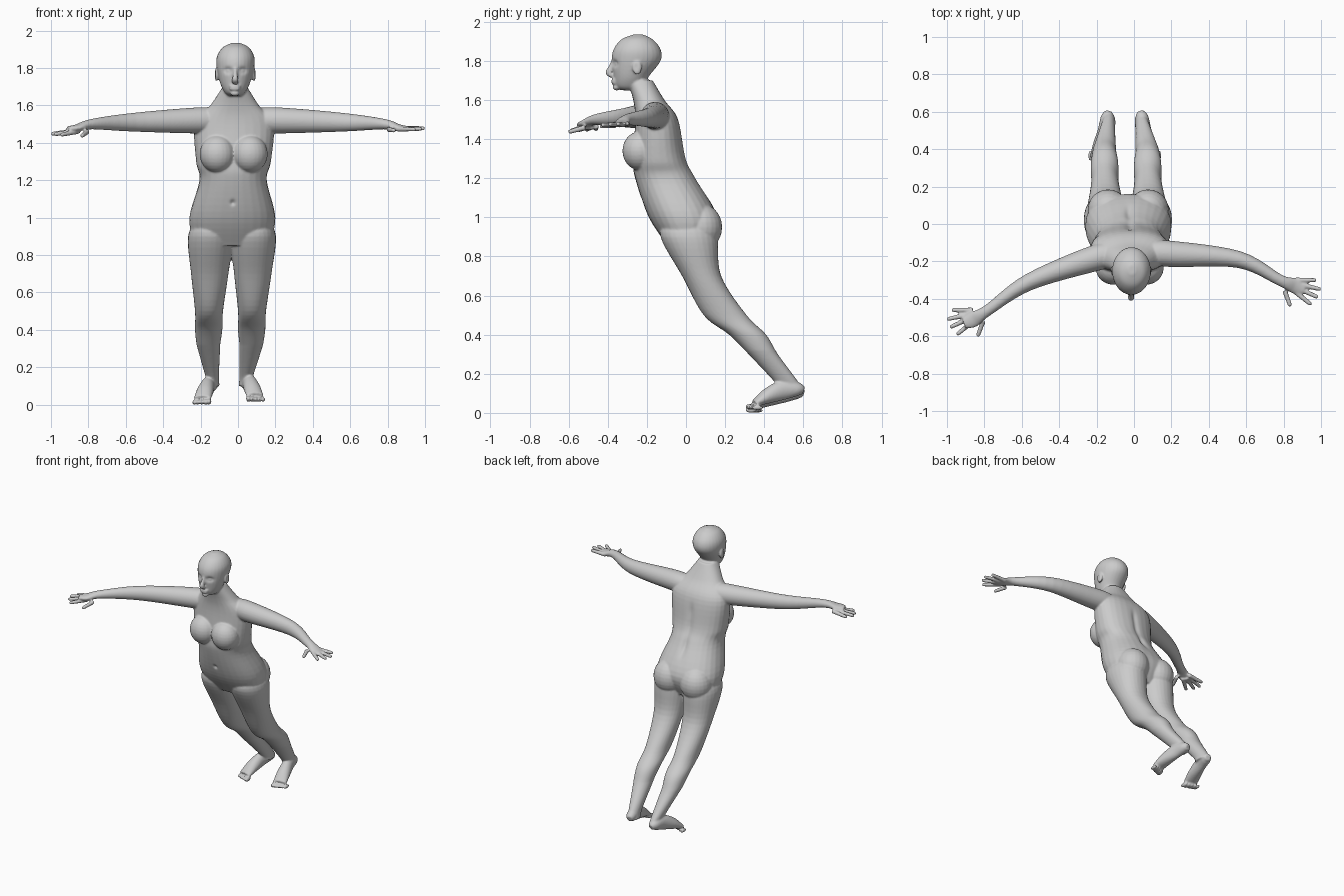
import bpy, bmesh, math
from mathutils import Vector, Matrix

cube = bpy.data.objects.get("Cube")
if cube:
    bpy.data.objects.remove(cube, do_unlink=True)

bm = bmesh.new()
UP = Vector((0, 0, 1))
SIDES = (-1, 1)


def middle(z):
    """The body sways slightly sideways: x of its centre line at a height."""
    return .02 * z - .05


def smooth_rows(rows, steps=6):
    """Catmull-Rom interpolation between rows of numbers."""
    result = []
    for i in range(len(rows) - 1):
        before, start = rows[max(i - 1, 0)], rows[i]
        end, after = rows[i + 1], rows[min(i + 2, len(rows) - 1)]
        for step in range(steps):
            t = step / steps
            result.append([
                b + t / 2 * (c - a + t * (2 * a - 5 * b + 4 * c - d + t * (3 * (b - c) + d - a)))
                for a, b, c, d in zip(before, start, end, after)])
    return result + [rows[-1]]


def ring(centre, across, along, power=2, count=28):
    """A superellipse of points; a higher power gives a boxier section."""
    points = []
    for i in range(count):
        angle = math.tau * i / count
        c, s = math.cos(angle), math.sin(angle)
        points.append(centre + across * math.copysign(abs(c) ** (2 / power), c)
                      + along * math.copysign(abs(s) ** (2 / power), s))
    return points


def loft(rings):
    """Skin a list of rings and cap both ends."""
    loops = [[bm.verts.new(point) for point in points] for points in rings]
    for lower, upper in zip(loops, loops[1:]):
        for i in range(len(lower)):
            bm.faces.new((lower[i - 1], lower[i], upper[i], upper[i - 1]))
    bm.faces.new(loops[0])
    bm.faces.new(loops[-1])


def slices(rows, offset=lambda z: 0, power=2):
    """Loft of level sections: height, half width, front y, back y."""
    rings = []
    for z, half, front, back in smooth_rows(rows):
        centre = Vector((middle(z) + offset(z), (front + back) / 2, z))
        rings.append(ring(centre, Vector((half, 0, 0)), Vector((0, (back - front) / 2, 0)), power))
    loft(rings)


def tube(points, sizes):
    """Loft along a path, with a half width and half thickness at each point."""
    rows = smooth_rows([(*point, *size) for point, size in zip(points, sizes)])
    path = [Vector(row[:3]) for row in rows]
    rings = []
    for i, (*_, wide, thick) in enumerate(rows):
        tangent = path[min(i + 1, len(path) - 1)] - path[max(i - 1, 0)]
        side = tangent.cross(UP).normalized()
        rings.append(ring(path[i], side * wide, side.cross(tangent).normalized() * thick))
    loft(rings)


def ball(offset, y, z, radii):
    """Ellipsoid placed sideways from the centre line."""
    place = Matrix.Translation((middle(z) + offset, y, z))
    bmesh.ops.create_uvsphere(bm, u_segments=24, v_segments=14, radius=1,
                              matrix=place @ Matrix.Diagonal((*radii, 1)))


# Torso and neck
slices([(1.7, .065, -.3, -.17), (1.6, .13, -.27, -.11), (1.5, .21, -.26, -.04),
        (1.3, .2, -.27, 0), (1.2, .18, -.26, .05), (1, .23, -.19, .16),
        (.85, .2, -.09, .11)], power=2.3)

# Head
slices([(1.65, .03, -.33, -.24), (1.67, .055, -.36, -.21), (1.72, .08, -.37, -.19),
        (1.8, .1, -.38, -.13), (1.86, .1, -.37, -.13), (1.91, .07, -.33, -.17),
        (1.935, .02, -.27, -.22)])

# Nose, lips and chin
nose = [(middle(z), y, z) for y, z in ((-.37, 1.8), (-.385, 1.765), (-.395, 1.74), (-.38, 1.72))]
tube(nose, [(.01, .012), (.011, .014), (.017, .016), (.018, .008)])
for lip in (1.702, 1.688):
    ball(0, -.365, lip, (.03, .017, .009))
ball(0, -.355, 1.665, (.025, .02, .016))


def leg_offset(z):
    """Legs hang straight from the hip and draw together at the ankle."""
    return min(.115, .07 + .14 * z)


# Shared limb shapes: leg sections, foot (y, width, thickness), arm (x, z, width, thickness)
leg = [(1, .07, -.1, .12), (.9, .12, -.13, .16), (.7, .1, -.02, .18), (.5, .075, .09, .31),
       (.4, .073, .22, .41), (.3, .06, .32, .47), (.15, .036, .46, .58), (.1, .034, .49, .6)]
foot = [(.6, .02, .02), (.57, .035, .036), (.5, .036, .05), (.42, .045, .04), (.35, .047, .018)]
arm = [(.07, 1.52, .06, .06), (.2, 1.52, .07, .07), (.56, 1.51, .045, .05),
       (.78, 1.5, .03, .028), (.86, 1.48, .042, .019), (.91, 1.475, .03, .014)]
# Each arm sweeps forward by its own amount
sweep = {-1: (-.16, -.18, -.31, -.46, -.51, -.53), 1: (-.15, -.16, -.19, -.3, -.33, -.35)}
fingertip_height = {-1: 1.45, 1: 1.48}
# Fingers fan out from the wrist, little finger to thumb: degrees and reach
fan = [(0, .19), (13, .22), (25, .22), (39, .21), (70, .15)]

for side in SIDES:
    # Chest, seat and ear
    ball(side * .087, -.235, 1.34, (.095, .09, .1))
    ball(side * .107, .075, .95, (.11, .11, .12))
    ball(side * .1, -.25, 1.765, (.011, .024, .036))

    # Leg
    slices(leg, lambda z: side * leg_offset(z), 2.1)

    # Foot turned out, on a sole that climbs to the heel; one foot is raised a little
    lift = .015 if side > 0 else 0
    sole = [(middle(0) + side * (.09 + .22 * (.58 - y)), y, lift + .01 + (y - .33) / 4 + thick)
            for y, _, thick in foot]
    tube(sole, [size for _, *size in foot])
    for toe in range(5):
        r = .016 - .001 * toe
        ball(side * (.105 + .02 * toe), .333 + .008 * toe, r + lift, (.8 * r, .03, r))

    # Arm down to the knuckles
    points = [(side * x, y, z) for (x, z, *_), y in zip(arm, sweep[side])]
    tube(points, [size for _, _, *size in arm])

    # Fingers and thumb
    wrist = Vector((side * .785, sweep[side][3], 1.475))
    for degrees, reach in fan:
        angle = math.radians(degrees)
        tip = wrist + reach * Vector((side * math.cos(angle), -math.sin(angle), 0))
        tip.z = fingertip_height[side] - degrees / 5000
        tube([wrist.lerp(tip, f) for f in (.4, .7, .95, 1)],
             [(r, r) for r in (.014, .0125, .011, .006)])

# One skin over all the parts
bmesh.ops.recalc_face_normals(bm, faces=bm.faces)
mesh = bpy.data.meshes.new("body")
bm.to_mesh(mesh)
bm.free()
body = bpy.data.objects.new("body", mesh)
bpy.context.collection.objects.link(body)
bpy.ops.object.select_all(action='DESELECT')
bpy.context.view_layer.objects.active = body
body.select_set(True)
remesh = body.modifiers.new("skin", 'REMESH')
remesh.mode = 'VOXEL'
remesh.voxel_size = .006
relax = body.modifiers.new("relax", 'SMOOTH')
relax.factor = .5
relax.iterations = 4
for modifier in (remesh.name, relax.name):
    bpy.ops.object.modifier_apply(modifier=modifier)

# Softly sculpted dents: sideways offset, y, z, then reach and push
dents = [(0, -.235, 1.08, (.012, .05, .014), (0, .012, 0))]      # navel
for z, y in ((1.15, .06), (1.2, .05), (1.3, 0), (1.4, 0)):       # spine
    dents.append((0, y, z, (.02, .06, .06), (0, -.01, 0)))
for side in SIDES:                                               # eye sockets, lids, ears
    dents.append((side * .04, -.365, 1.787, (.022, .04, .016), (0, .016, 0)))
    dents.append((side * .04, -.36, 1.785, (.012, .04, .008), (0, -.008, 0)))
    dents.append((side * .102, -.255, 1.768, (.02, .01, .018), (side * -.006, 0, 0)))
for vertex in body.data.vertices:
    for offset, y, z, reach, push in dents:
        centre = (middle(z) + offset, y, z)
        distance = sum(((a - b) / r) ** 2 for a, b, r in zip(vertex.co, centre, reach))
        if distance < 9:
            vertex.co += Vector(push) * math.exp(-distance)
bpy.ops.object.shade_smooth()

# Plain grey
grey = bpy.data.materials.new("plain grey")
grey.use_nodes = True
colour = (.6, .6, .6, 1)
grey.diffuse_color = colour
grey.node_tree.nodes["Principled BSDF"].inputs["Base Color"].default_value = colour
body.data.materials.clear()
body.data.materials.append(grey)
